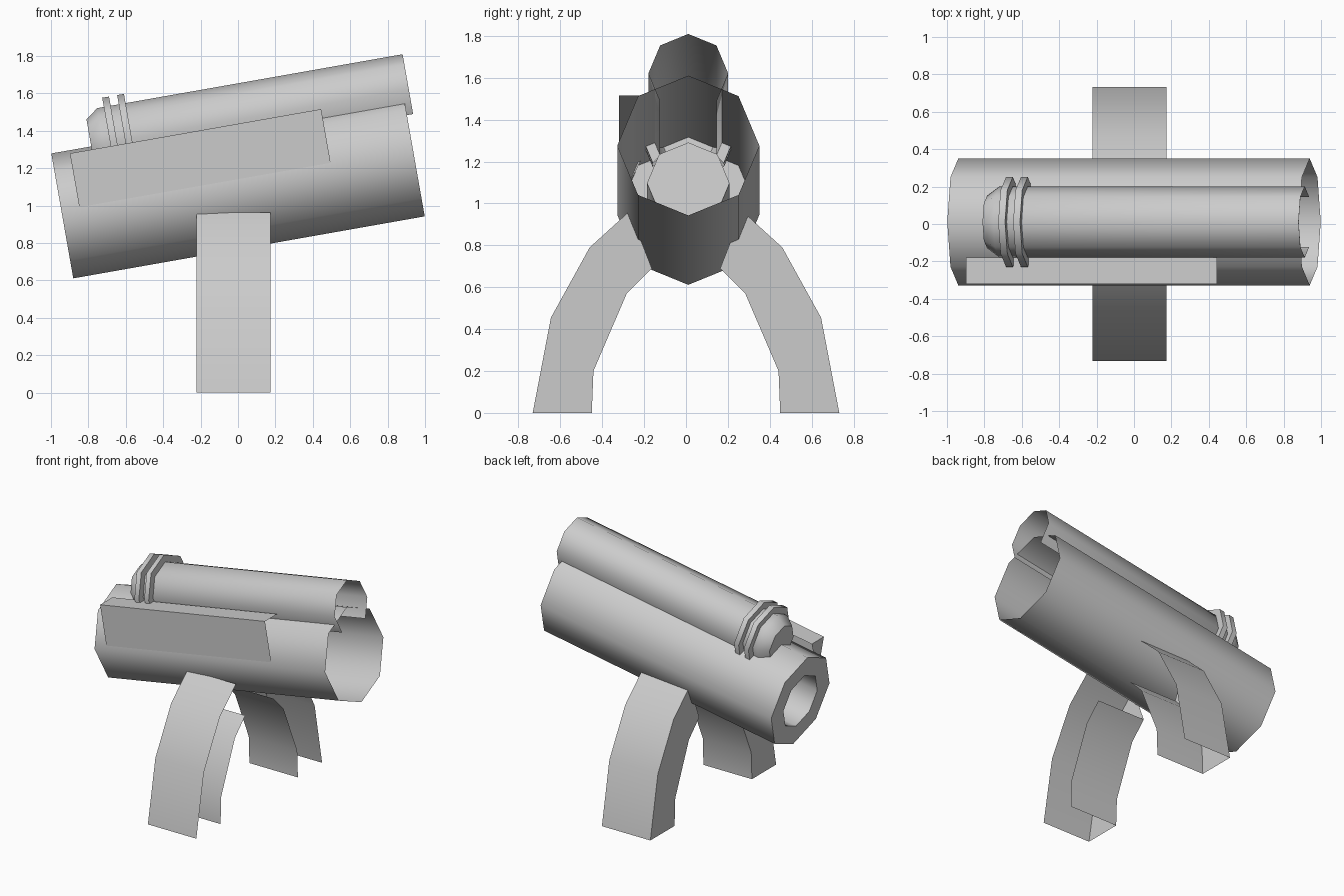
import bpy
from math import sin, cos, radians

if "Cube" in bpy.data.objects:
    bpy.data.objects.remove(bpy.data.objects["Cube"])

CENTER = (0, 0.011, 1.111)      # middle of the tilted barrel
TILT = (0, radians(-10), 0)     # barrel rises towards +x


def loft(name, rows, closed=False, cap=False, tilted=True):
    """Skin successive rows of points; optionally fill the first row."""
    n = len(rows[0])
    verts = [p for row in rows for p in row]
    faces = []
    for i in range(len(rows) - 1):
        for j in range(n if closed else n - 1):
            k = (j + 1) % n
            faces.append((i * n + j, (i + 1) * n + j, (i + 1) * n + k, i * n + k))
    if cap:
        faces.append(tuple(range(n)))
    mesh = bpy.data.meshes.new(name)
    mesh.from_pydata(verts, [], faces)
    mesh.update()
    for p in mesh.polygons:
        p.use_smooth = True
    mesh.set_sharp_from_angle(angle=radians(50))
    obj = bpy.data.objects.new(name, mesh)
    bpy.context.collection.objects.link(obj)
    if tilted:
        obj.location, obj.rotation_euler = CENTER, TILT
    return obj


def turned(name, profile, steps, w=0, **kw):
    """Octagonal turning along local x; profile holds (position, radius)."""
    rows = [[(u, r * sin(radians(45 * s)), w + r * cos(radians(45 * s)))
             for s in steps] for u, r in profile]
    return loft(name, rows, **kw)


# Main barrel: open at the right, rim and blind bore at the left
turned("barrel", [(-0.08, 0.197), (-0.954, 0.197), (-0.954, 0.339), (0.954, 0.339)],
       range(8), closed=True, cap=True)

# Upper tube with tapered nose; its two bottom sides are left open
ARC = range(-3, 4)
UP = 0.345
turned("upper_tube", [(-0.737, 0.14), (-0.67, 0.19), (0.988, 0.19)], ARC, UP, cap=True)

# Raised bands behind the nose
for i, u in enumerate((-0.634, -0.553)):
    turned(f"tube_band_{i + 1}",
           [(u, 0.185), (u, 0.24), (u + 0.037, 0.24), (u + 0.037, 0.185)], ARC, UP)

# Side housing on the front, open at its right end
loft("side_housing", [[(u, -0.332, 0.03), (u, -0.332, 0.322), (u, -0.19, 0.322)]
                      for u in (-0.856, 0.508)], cap=True)

# Curved channel legs, open towards +x, mirrored front to back
OUTER = [(0.27, 0.963), (0.46, 0.79), (0.645, 0.455), (0.732, 0)]
INNER = [(0.163, 0.69), (0.283, 0.57), (0.442, 0.20), (0.45, 0)]
X0, X1 = -0.222, 0.173
legs = loft("legs", [[(X1, *o), (X0, *o), (X0, *i), (X1, *i)]
                     for o, i in zip(OUTER, INNER)], tilted=False)
mirror = legs.modifiers.new("mirror", 'MIRROR')
mirror.use_axis = (False, True, False)
mirror.use_mirror_merge = False
